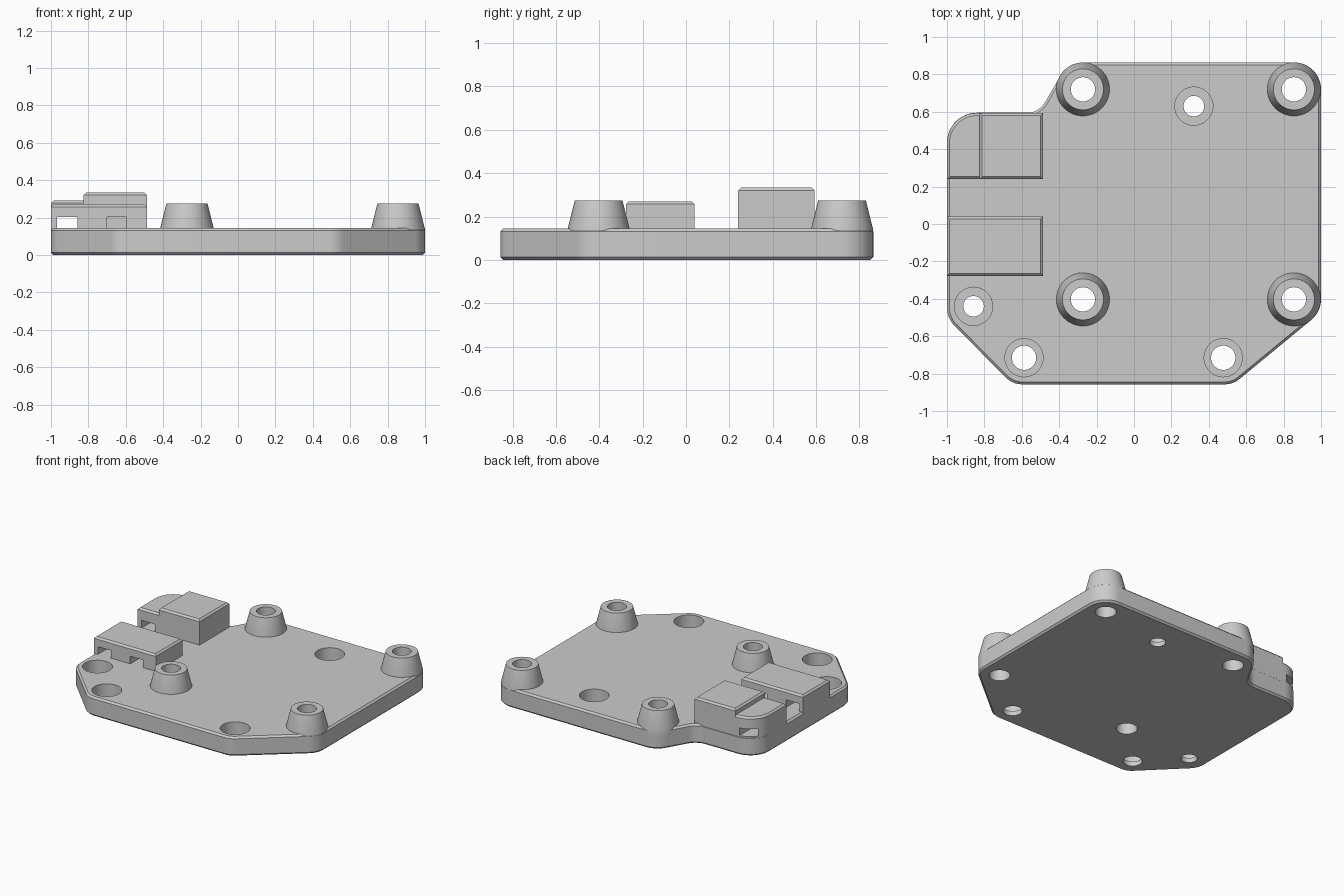
import bpy, bmesh, math
from mathutils import Vector

cube = bpy.data.objects.get("Cube")
if cube:
    bpy.data.objects.remove(cube, do_unlink=True)

grey = bpy.data.materials.new("light grey plastic")
grey.use_nodes = True
COLOUR = (0.6, 0.6, 0.6, 1)
grey.diffuse_color = COLOUR
grey.node_tree.nodes["Principled BSDF"].inputs["Base Color"].default_value = COLOUR

TOP = 0.145       # upper face of the plate
CHAMFER = 0.013
SIDES = 48


def finish(name, bm):
    bmesh.ops.recalc_face_normals(bm, faces=bm.faces)
    mesh = bpy.data.meshes.new(name)
    bm.to_mesh(mesh)
    bm.free()
    mesh.materials.append(grey)
    obj = bpy.data.objects.new(name, mesh)
    bpy.context.collection.objects.link(obj)
    return obj


def activate(obj):
    bpy.ops.object.select_all(action='DESELECT')
    obj.select_set(True)
    bpy.context.view_layer.objects.active = obj


def smooth(obj):
    activate(obj)
    bpy.ops.object.shade_smooth_by_angle(angle=math.radians(28))


def cut(obj, cutter):
    cutter.hide_render = True
    mod = obj.modifiers.new("cut", 'BOOLEAN')
    mod.operation, mod.solver, mod.object = 'DIFFERENCE', 'EXACT', cutter
    activate(obj)
    bpy.ops.object.modifier_apply(modifier=mod.name)
    bpy.data.objects.remove(cutter, do_unlink=True)


def rounded(corners, steps=12):
    """Outline from (x, y, radius) corners, each one filleted."""
    points = []
    for i, (x, y, r) in enumerate(corners):
        p = Vector((x, y))
        if r == 0:
            points.append(p)
            continue
        a = (Vector(corners[i - 1][:2]) - p).normalized()
        b = (Vector(corners[(i + 1) % len(corners)][:2]) - p).normalized()
        half = a.angle(b) / 2
        centre = p + (a + b).normalized() * r / math.sin(half)
        start = p + a * r / math.tan(half) - centre
        end = p + b * r / math.tan(half) - centre
        # sweep the short way from one tangent point to the other
        first = math.atan2(start.y, start.x)
        sweep = math.remainder(math.atan2(end.y, end.x) - first, math.tau)
        for k in range(steps + 1):
            t = first + sweep * k / steps
            points.append(centre + r * Vector((math.cos(t), math.sin(t))))
    return points


def prism(name, outline, z0, z1, bottom_chamfer=False):
    bm = bmesh.new()
    base = bm.faces.new([bm.verts.new((p.x, p.y, z0)) for p in outline])
    new = bmesh.ops.extrude_face_region(bm, geom=[base], use_keep_orig=True)["geom"]
    for v in new:
        if isinstance(v, bmesh.types.BMVert):
            v.co.z = z1
    bmesh.ops.recalc_face_normals(bm, faces=bm.faces)
    levels = [z1, z0] if bottom_chamfer else [z1]
    edges = [e for e in bm.edges
             if any(all(abs(v.co.z - z) < 1e-5 for v in e.verts) for z in levels)]
    bmesh.ops.bevel(bm, geom=edges, offset=CHAMFER, segments=1, affect='EDGES')
    return finish(name, bm)


def lathe(bm, x, y, profile, ring=False):
    """Turn (radius, z) points; a ring is hollow, otherwise the ends are capped."""
    loops = [[bm.verts.new((x + r * math.cos(t), y + r * math.sin(t), z))
              for t in (math.tau * k / SIDES for k in range(SIDES))]
             for r, z in profile]
    for i in range(len(loops) - (0 if ring else 1)):
        a, b = loops[i], loops[(i + 1) % len(loops)]
        for k in range(SIDES):
            n = (k + 1) % SIDES
            bm.faces.new((a[k], a[n], b[n], b[k]))
    if not ring:
        bm.faces.new(loops[0])
        bm.faces.new(loops[-1])


def box(name, low, high):
    bm = bmesh.new()
    bmesh.ops.create_cube(bm, size=1)
    for v in bm.verts:
        v.co = [lo + (c + 0.5) * (hi - lo) for c, lo, hi in zip(v.co, low, high)]
    return finish(name, bm)


# Base plate
plate = prism("base_plate", rounded([
    (-1, 0.595, 0.16), (-0.508, 0.595, 0.11), (-0.352, 0.864, 0.144),
    (1, 0.864, 0.144), (1, -0.47, 0.144), (0.53, -0.857, 0.12),
    (-0.649, -0.857, 0.12), (-1, -0.504, 0.144)]), 0, TOP, True)

# Through holes under the standoffs and stepped screw holes
bosses = [(x, y) for x in (-0.273, 0.855) for y in (-0.403, 0.72)]
screws = [(0.32, 0.63, 0.055), (-0.858, -0.44, 0.055),
          (-0.588, -0.715, 0.065), (0.477, -0.715, 0.065)]
bm = bmesh.new()
for x, y in bosses:
    lathe(bm, x, y, [(0.072, -0.1), (0.072, 0.2)])
for x, y, r in screws:
    lathe(bm, x, y, [(r, -0.1), (r, 0.035), (0.102, 0.035), (0.102, 0.2)])
cut(plate, finish("hole_cutter", bm))
smooth(plate)

# Tapered standoffs
for i, (x, y) in enumerate(bosses):
    bm = bmesh.new()
    lathe(bm, x, y, [(0.065, 0.1), (0.1435, 0.1), (0.1435, 0.14),
                     (0.11, 0.275), (0.065, 0.275)], ring=True)
    smooth(finish(f"standoff_{i + 1}", bm))

# Connector housings along the side
SEAT = TOP - CHAMFER
INNER = -0.487
front = prism("front_housing", rounded([
    (-1, -0.277, 0), (INNER, -0.277, 0), (INNER, 0.04, 0), (-1, 0.04, 0)]), SEAT, 0.27)
rear_low = prism("rear_housing_low", rounded([
    (-1, 0.24, 0), (-0.79, 0.24, 0), (-0.79, 0.593, 0), (-1, 0.593, 0.16)]), SEAT, 0.29)
rear_tall = prism("rear_housing_tall", rounded([
    (-0.825, 0.24, 0), (INNER, 0.24, 0), (INNER, 0.593, 0), (-0.825, 0.593, 0)]), SEAT, 0.333)

# Cable slots through the housings
for obj, x0, x1 in ((front, -0.968, -0.858), (front, -0.7, -0.595),
                    (rear_low, -0.968, -0.858)):
    cut(obj, box("slot_cutter", (x0, -1, TOP), (x1, 1, 0.202)))
for obj in (front, rear_low, rear_tall):
    smooth(obj)
